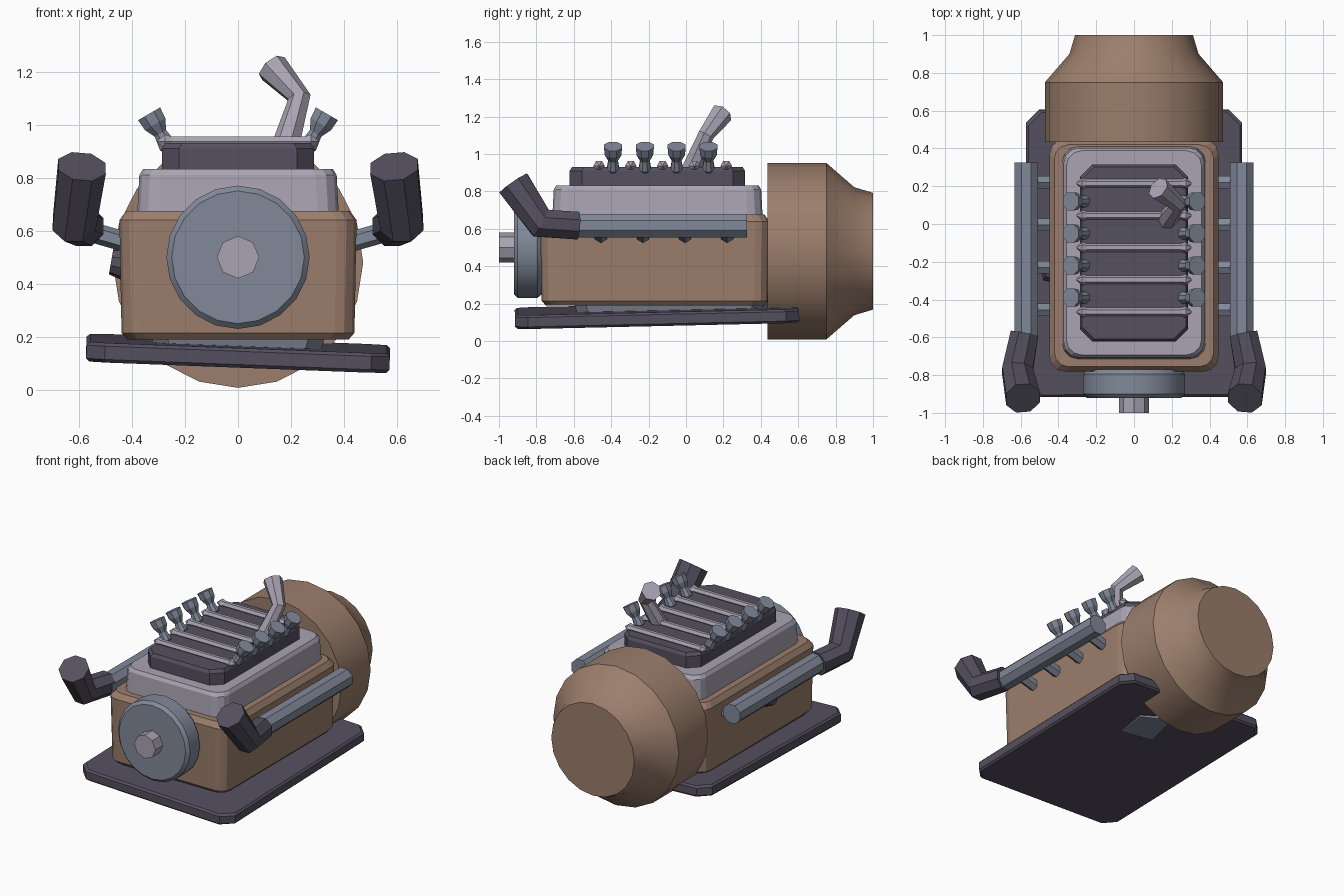
import bpy, bmesh, math
from mathutils import Vector, Matrix

if "Cube" in bpy.data.objects:
    bpy.data.objects.remove(bpy.data.objects["Cube"])


def material(name, rgb):
    m = bpy.data.materials.new(name)
    m.diffuse_color = (*rgb, 1)
    m.use_nodes = True
    m.node_tree.nodes["Principled BSDF"].inputs["Base Color"].default_value = m.diffuse_color
    return m


TAN = material("tan", (0.33, 0.21, 0.15))
LIGHT = material("light_grey", (0.40, 0.37, 0.45))
STEEL = material("steel", (0.22, 0.25, 0.32))
DARK = material("dark", (0.09, 0.08, 0.115))


def loft(name, rings, mat, smooth=False):
    """Closed skin through a list of equally sized rings of points."""
    bm = bmesh.new()
    vs = [[bm.verts.new(p) for p in r] for r in rings]
    n = len(vs[0])
    for a, b in zip(vs, vs[1:]):
        for i in range(n):
            j = (i + 1) % n
            bm.faces.new((a[i], a[j], b[j], b[i]))
    bm.faces.new(vs[0])
    bm.faces.new(vs[-1])
    bmesh.ops.recalc_face_normals(bm, faces=bm.faces)
    me = bpy.data.meshes.new(name)
    bm.to_mesh(me)
    bm.free()
    me.materials.append(mat)
    ob = bpy.data.objects.new(name, me)
    bpy.context.collection.objects.link(ob)
    if smooth:
        bpy.ops.object.select_all(action='DESELECT')
        ob.select_set(True)
        bpy.context.view_layer.objects.active = ob
        bpy.ops.object.shade_smooth_by_angle(angle=math.radians(30))
    return ob


def slab(name, x, y0, y1, levels, radius, segs, mat):
    """Rounded rectangle stacked at levels of (z, inset)."""
    rings = []
    for z, ins in levels:
        ring = []
        for k, (sx, yc, sy) in enumerate(((1, y1, 1), (-1, y1, 1), (-1, y0, -1), (1, y0, -1))):
            cx, cy = sx * (x - radius), yc - sy * radius
            for i in range(segs + 1):
                a = math.pi / 2 * (k + i / segs)
                r = radius
                ring.append((cx - sx * ins + r * math.cos(a), cy - sy * ins + r * math.sin(a), z))
        rings.append(ring)
    return loft(name, rings, mat)


def tube(name, pts, radii, sides, mat, smooth=False, phase=0.0):
    """Round sections along a path, mitred at the bends."""
    pts = [Vector(p) for p in pts]
    n = len(pts)
    rings, ref = [], None
    for i, (p, r) in enumerate(zip(pts, radii)):
        d = Vector()
        if i > 0:
            d += (pts[i] - pts[i - 1]).normalized()
        if i < n - 1:
            d += (pts[i + 1] - pts[i]).normalized()
        d.normalize()
        if ref is None:
            ref = Vector((0, 0, 1)) if abs(d.z) < 0.95 else Vector((0, 1, 0))
        u = (ref - d * ref.dot(d)).normalized()
        ref = u
        v = d.cross(u)
        rings.append([p + (u * math.cos(a) + v * math.sin(a)) * r
                      for a in (2 * math.pi * (k + phase) / sides for k in range(sides))])
    return loft(name, rings, mat, smooth)


# Tilted base plate and the spacer between it and the block
plate = slab("base_plate", 0.572, -0.76, 0.76,
             [(-0.037, 0.012), (-0.025, 0), (0.025, 0), (0.037, 0.012)], 0.07, 1, DARK)
plate.matrix_world = (Matrix.Translation((0, -0.155, 0.138))
                      @ Matrix.Rotation(math.radians(1.3), 4, 'X')
                      @ Matrix.Rotation(math.radians(2.2), 4, 'Y'))
slab("spacer", 0.33, -0.6, 0.42, [(0.14, 0.02), (0.21, 0)], 0.06, 1, STEEL)
loft("sump_drain", [[(-0.05, 0.12, z), (0.17, 0.08, z), (0.2, 0.3, z), (0.02, 0.4, z)]
                    for z in (0.092, 0.15)], STEEL)

# Engine block, upper cover and top lid
slab("engine_block", 0.447, -0.78, 0.445,
     [(0.19, 0.03), (0.215, 0.008), (0.64, 0), (0.675, 0.025)], 0.075, 3, TAN)
slab("upper_cover", 0.38, -0.715, 0.41,
     [(0.66, 0), (0.81, 0.008), (0.832, 0.022)], 0.08, 3, LIGHT)
slab("top_lid", 0.287, -0.622, 0.315,
     [(0.82, 0), (0.91, 0), (0.93, 0.012)], 0.065, 1, DARK)

# Cross ribs on the lid, pointed at both ends
for i in range(5):
    y = 0.215 - 0.17 * i
    tube(f"rib_{i + 1}",
         [(x, y, 0.936) for x in (-0.305, -0.275, -0.25, 0.25, 0.275, 0.305)],
         [0.004, 0.031, 0.022, 0.022, 0.031, 0.004], 6, LIGHT, phase=0.5)

# Bell housing at the back
tube("bell_housing", [(0, y, 0.48) for y in (0.435, 0.75, 0.9, 1.0)],
     [0.472, 0.472, 0.342, 0.312], 20, TAN, True)

# Front pulley and its hub
tube("pulley", [(0, y, 0.5) for y in (-0.77, -0.795, -0.90, -0.92)],
     [0.25, 0.27, 0.27, 0.25], 20, STEEL, True)
tube("pulley_hub", [(0, -1.0, 0.5), (0, -0.91, 0.5)], [0.08, 0.08], 8, LIGHT)

for side, s in (("right", 1), ("left", -1)):
    # Intake trumpets leaning outwards
    base, axis = Vector((s * 0.245, 0, 0.885)), Vector((s * 0.50, 0, 0.866))
    for i in range(4):
        b = base + Vector((0, 0.12 - 0.17 * i, 0))
        tube(f"{side}_trumpet_{i + 1}",
             [b + axis * t for t in (0, 0.04, 0.095, 0.135, 0.18)],
             [0.012, 0.036, 0.027, 0.048, 0.052], 8, STEEL, phase=0.5)
    # Exhaust rail with short ports into the block
    tube(f"{side}_exhaust_rail", [(s * 0.57, -0.62, 0.617), (s * 0.57, 0.325, 0.617)],
         [0.068, 0.068], 8, STEEL, phase=0.5)
    for i in range(4):
        y = 0.22 - 0.225 * i
        tube(f"{side}_exhaust_port_{i + 1}", [(s * 0.42, y, 0.557), (s * 0.57, y, 0.60)],
             [0.038, 0.038], 6, STEEL)
    # Exhaust elbow turning up at the front
    tube(f"{side}_exhaust_elbow",
         [(s * 0.58, -0.58, 0.617), (s * 0.617, -0.775, 0.63), (s * 0.588, -0.922, 0.842)],
         [0.08, 0.088, 0.097], 8, DARK, phase=0.5)

# Bent breather pipe on the lid
tube("breather_pipe", [(0.175, 0.02, 0.90), (0.232, 0.105, 1.10), (0.128, 0.19, 1.215)],
     [0.055, 0.044, 0.062], 7, LIGHT)

# Round plug on the left side of the block
tube("side_plug", [(-0.42, -0.25, 0.475), (-0.478, -0.25, 0.485)], [0.065, 0.05], 10, DARK)
